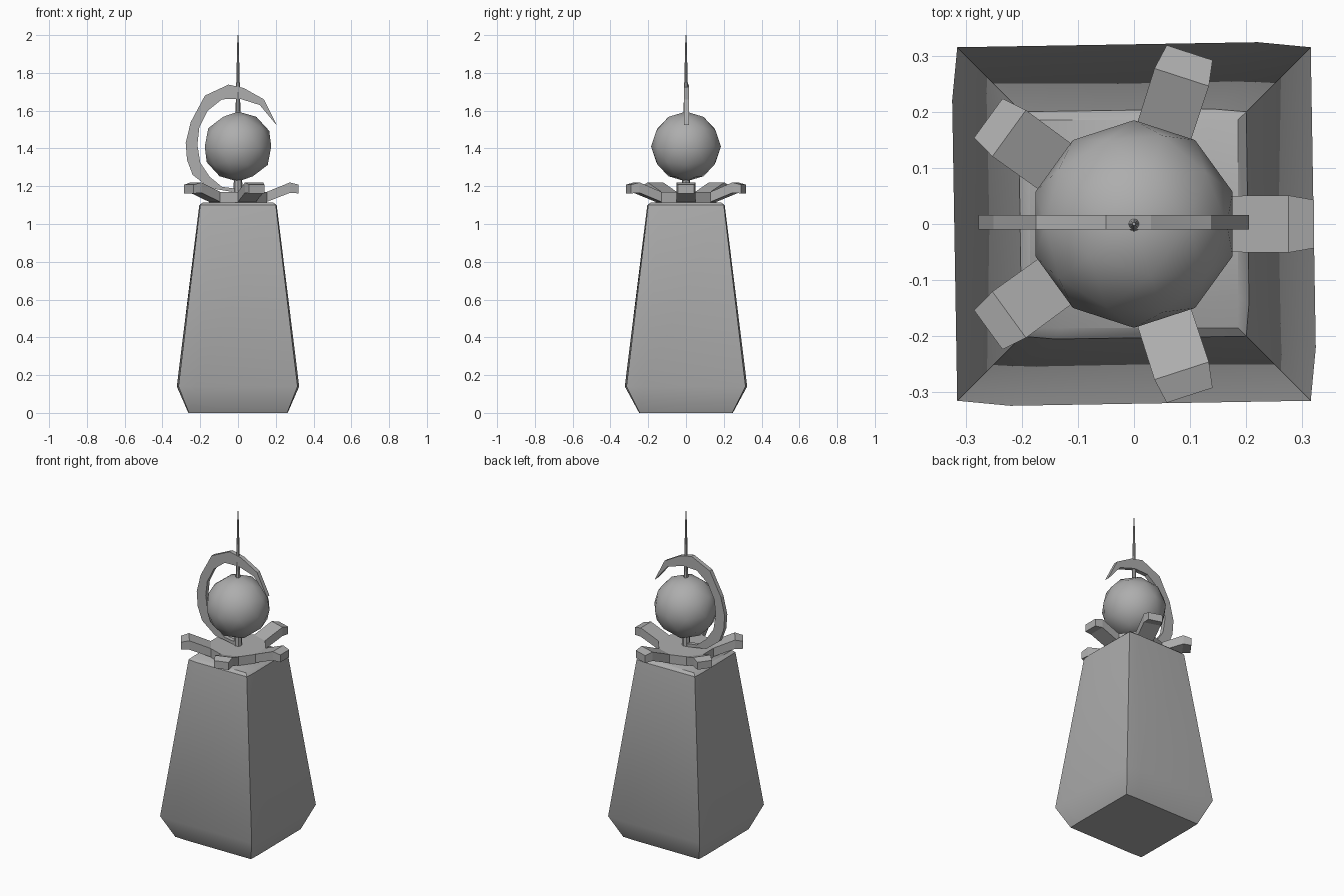
import bpy, bmesh, math

if "Cube" in bpy.data.objects:
    bpy.data.objects.remove(bpy.data.objects["Cube"])

stone = bpy.data.materials.new("stone grey")
stone.diffuse_color = (0.42, 0.42, 0.42, 1)
stone.use_nodes = True
stone.node_tree.nodes["Principled BSDF"].inputs["Base Color"].default_value = stone.diffuse_color


def finish(bm, name, angle=None):
    bmesh.ops.recalc_face_normals(bm, faces=bm.faces)
    me = bpy.data.meshes.new(name)
    bm.to_mesh(me)
    bm.free()
    me.materials.append(stone)
    ob = bpy.data.objects.new(name, me)
    bpy.context.collection.objects.link(ob)
    if angle:
        bpy.ops.object.select_all(action='DESELECT')
        ob.select_set(True)
        bpy.context.view_layer.objects.active = ob
        bpy.ops.object.shade_smooth_by_angle(angle=math.radians(angle))
    return ob


def loft(bm, rings, cap=True):
    """Bridge closed rings of points with quads and cap both ends."""
    rows = [[bm.verts.new(p) for p in r] for r in rings]
    n = len(rows[0])
    for a, b in zip(rows, rows[1:]):
        for i in range(n):
            j = (i + 1) % n
            bm.faces.new((a[i], a[j], b[j], b[i]))
    if cap:
        bm.faces.new(rows[0][::-1])
        bm.faces.new(rows[-1])


# Tapered square pedestal; each side bulges slightly near one corner
def pedestal_ring(cx, cy, bulge, z):
    k = 0.7
    return [(cx, cy, z), (k * cx, cy + bulge, z),
            (-cx, cy, z), (-cx - bulge, k * cy, z),
            (-cx, -cy, z), (-k * cx, -cy - bulge, z),
            (cx, -cy, z), (cx + bulge, -k * cy, z)]


bm = bmesh.new()
loft(bm, [pedestal_ring(0.26, 0.245, 0.003, 0),
          pedestal_ring(0.315, 0.315, 0.009, 0.14),
          pedestal_ring(0.20, 0.20, 0.005, 1.10),
          pedestal_ring(0.185, 0.185, 0.0, 1.115)])
finish(bm, "pedestal", 40)

# Ten-sided hub with five upturned petals on alternate sides
bm = bmesh.new()
R = 0.05 / math.sin(math.pi / 10)
hub = [(R * math.cos(math.radians(18 + 36 * i)),
        R * math.sin(math.radians(18 + 36 * i))) for i in range(10)]
loft(bm, [[(x, y, z) for x, y in hub] for z in (1.115, 1.17)])
finish(bm, "petal_hub")

apothem = 0.05 / math.tan(math.pi / 10)
# radius, half width, bottom, top
sections = [(apothem - 0.004, 0.05, 1.116, 1.169),
            (0.275, 0.051, 1.165, 1.22),
            (0.321, 0.043, 1.162, 1.208)]
for i in range(5):
    a = math.radians(72 * i)
    c, s = math.cos(a), math.sin(a)
    bm = bmesh.new()
    loft(bm, [[(r * c - w * s, r * s + w * c, z)
               for w, z in ((-h, lo), (h, lo), (h, hi), (-h, hi))]
              for r, h, lo, hi in sections])
    finish(bm, f"petal_{i + 1}")

# Orb
bm = bmesh.new()
bmesh.ops.create_icosphere(bm, subdivisions=2, radius=0.185)
bmesh.ops.translate(bm, verts=bm.verts, vec=(0, 0, 1.41))
finish(bm, "orb", 60)

# Needle running through the orb
bm = bmesh.new()
loft(bm, [[(r * math.cos(math.tau * i / 8), r * math.sin(math.tau * i / 8), z)
           for i in range(8)] for r, z in ((0.024, 1.16), (0.013, 1.6), (0.003, 2.0))])
finish(bm, "needle", 40)

# Flat crescent hook around the orb: outer and inner edge points (x, z)
outer = [(0.0, 1.165), (-0.15, 1.19), (-0.24, 1.26), (-0.27, 1.34), (-0.277, 1.43),
         (-0.25, 1.54), (-0.175, 1.68), (-0.05, 1.738), (0.03, 1.72),
         (0.137, 1.66), (0.205, 1.525)]
inner = [(0.0, 1.185), (-0.085, 1.197), (-0.15, 1.25), (-0.20, 1.325), (-0.215, 1.42),
         (-0.205, 1.51), (-0.16, 1.60), (-0.085, 1.66), (0.01, 1.663),
         (0.115, 1.63), (0.197, 1.532)]
y0, y1 = -0.01, 0.016
bm = bmesh.new()
loft(bm, [[(ox, y0, oz), (ox, y1, oz), (ix, y1, iz), (ix, y0, iz)]
          for (ox, oz), (ix, iz) in zip(outer, inner)])
finish(bm, "crescent_hook")
